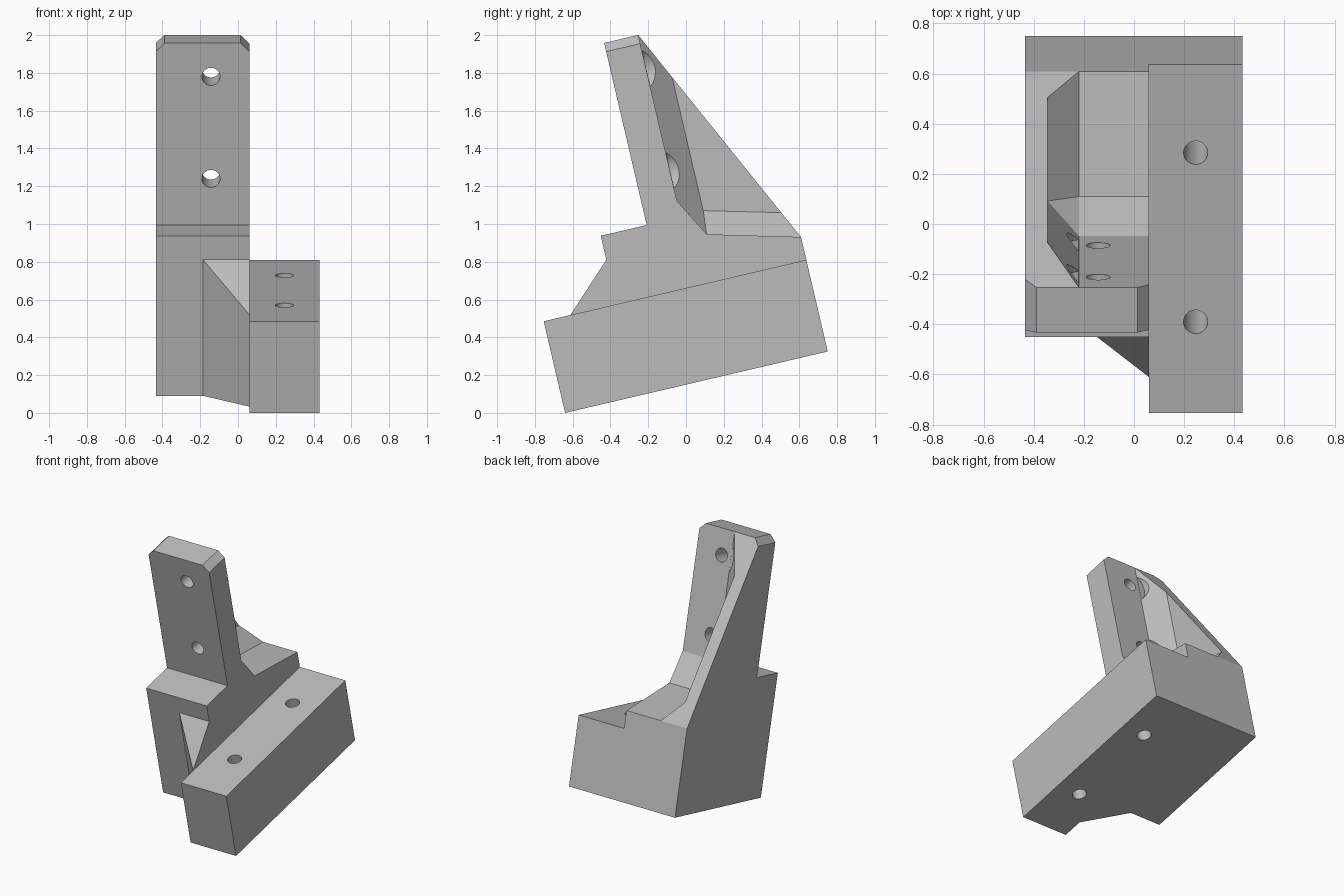
import bpy, bmesh, math
from mathutils import Matrix, Vector

if "Cube" in bpy.data.objects:
    bpy.data.objects.remove(bpy.data.objects["Cube"])

grey = bpy.data.materials.new("mid_grey")
grey.use_nodes = True
grey.diffuse_color = (0.5, 0.5, 0.5, 1)
grey.node_tree.nodes["Principled BSDF"].inputs["Base Color"].default_value = (0.5, 0.5, 0.5, 1)

# Main dimensions in the bracket's own untilted frame
LEFT, RIGHT, SIDE = -0.435, 0.06, 0.432
DEPTH, BLOCK_TOP, STEP, STEP_TOP = 1.428, 0.498, 0.397, 0.87
PLATE_FRONT, PLATE_BACK, TOP = 0.647, 0.832, 1.86
CUT = 0.047


def finish(name, bm):
    bmesh.ops.recalc_face_normals(bm, faces=bm.faces)
    mesh = bpy.data.meshes.new(name)
    bm.to_mesh(mesh)
    bm.free()
    mesh.materials.append(grey)
    obj = bpy.data.objects.new(name, mesh)
    bpy.context.collection.objects.link(obj)
    return obj


def extrude(name, profile, direction):
    """Prism from a closed outline."""
    bm = bmesh.new()
    face = bm.faces.new([bm.verts.new(p) for p in profile])
    new = bmesh.ops.extrude_face_region(bm, geom=[face])["geom"]
    bmesh.ops.translate(bm, vec=direction, verts=[g for g in new if isinstance(g, bmesh.types.BMVert)])
    return finish(name, bm)


def hull(name, points):
    """Convex solid around a few corners."""
    bm = bmesh.new()
    for p in points:
        bm.verts.new(p)
    bmesh.ops.convex_hull(bm, input=bm.verts)
    bmesh.ops.dissolve_limit(bm, angle_limit=0.01, verts=bm.verts, edges=bm.edges)
    return finish(name, bm)


def cylinder(name, start, axis, radius, length):
    bm = bmesh.new()
    turn = Vector((0, 0, 1)).rotation_difference(Vector(axis)).to_matrix().to_4x4()
    place = Matrix.Translation(start) @ turn @ Matrix.Translation((0, 0, length / 2))
    bmesh.ops.create_cone(bm, cap_ends=True, segments=48, radius1=radius,
                          radius2=radius, depth=length, matrix=place)
    return finish(name, bm)


def combine(target, other, operation):
    mod = target.modifiers.new("combine", "BOOLEAN")
    mod.operation, mod.object, mod.solver = operation, other, "EXACT"
    bpy.context.view_layer.objects.active = target
    bpy.ops.object.modifier_apply(modifier=mod.name)
    bpy.data.objects.remove(other)


# Upright body: stepped front, thin plate above, sloping back
outline = [(STEP, 0), (DEPTH, 0), (DEPTH, 0.622), (PLATE_BACK, TOP),
           (PLATE_FRONT, TOP), (PLATE_FRONT, STEP_TOP), (STEP, STEP_TOP)]
bracket = extrude("bracket", [(LEFT, u, v) for u, v in outline], (RIGHT - LEFT, 0, 0))

# Pocket behind the plate, leaving a side rib with sloped inner corners
rib, fillet = -0.345, -0.22
pocket = [(rib, 0.956, 0.876), (rib, 1.6, 0.708), (rib, 0.956, 2.2), (rib, 1.6, 2.2)]
for x in (fillet, 0.3):
    pocket += [(x, PLATE_BACK, 0.957), (x, 0.945, 0.75), (x, 1.6, 0.577),
               (x, PLATE_BACK, 2.2), (x, 1.6, 2.2)]
combine(bracket, hull("pocket_cutter", pocket), "DIFFERENCE")

# Clipped top corners
for x, inward in ((LEFT, 1), (RIGHT, -1)):
    corner = [(x - inward * CUT, 0.4, TOP - 2 * CUT), (x + inward * 2 * CUT, 0.4, TOP + CUT),
              (x - inward * CUT, 0.4, TOP + CUT)]
    combine(bracket, extrude("corner_cutter", corner, (0, 0.8, 0)), "DIFFERENCE")

# Gusset between the body front and the side block
gx, gu = -0.185, 0.147
gusset = [(RIGHT, gu, 0), (RIGHT, gu, 0.5)]
for x in (gx, RIGHT):
    for u in (STEP, STEP + 0.1):
        gusset += [(x, u, 0), (x, u, 0.74)]
combine(bracket, hull("gusset", gusset), "UNION")

# Side mounting block
block = [(RIGHT, 0, 0), (RIGHT, DEPTH, 0), (RIGHT, DEPTH, BLOCK_TOP), (RIGHT, 0, BLOCK_TOP)]
combine(bracket, extrude("side_block", block, (SIDE - RIGHT, 0, 0)), "UNION")

# Screw holes through the block
for u in (0.373, 1.066):
    combine(bracket, cylinder("hole_cutter", (0.246, u, -0.2), (0, 0, 1), 0.048, 1), "DIFFERENCE")

# Screw holes through the plate, with head clearance cut into the rib corner
for v in (1.122, 1.677):
    for start, radius, length in ((0.5, 0.048, 0.5), (PLATE_BACK + 0.001, 0.125, 0.4)):
        cutter = cylinder("hole_cutter", (-0.143, start, v), (0, 1, 0), radius, length)
        combine(bracket, cutter, "DIFFERENCE")

# Tilt the whole bracket back onto its front lower edge
tilt = Matrix.Translation((0, -0.64, 0)) @ Matrix.Rotation(math.radians(13.16), 4, "X")
bracket.data.transform(tilt)
bracket.data.update()

bpy.ops.object.select_all(action="DESELECT")
bracket.select_set(True)
bpy.context.view_layer.objects.active = bracket
bpy.ops.object.shade_smooth_by_angle(angle=math.radians(20))
